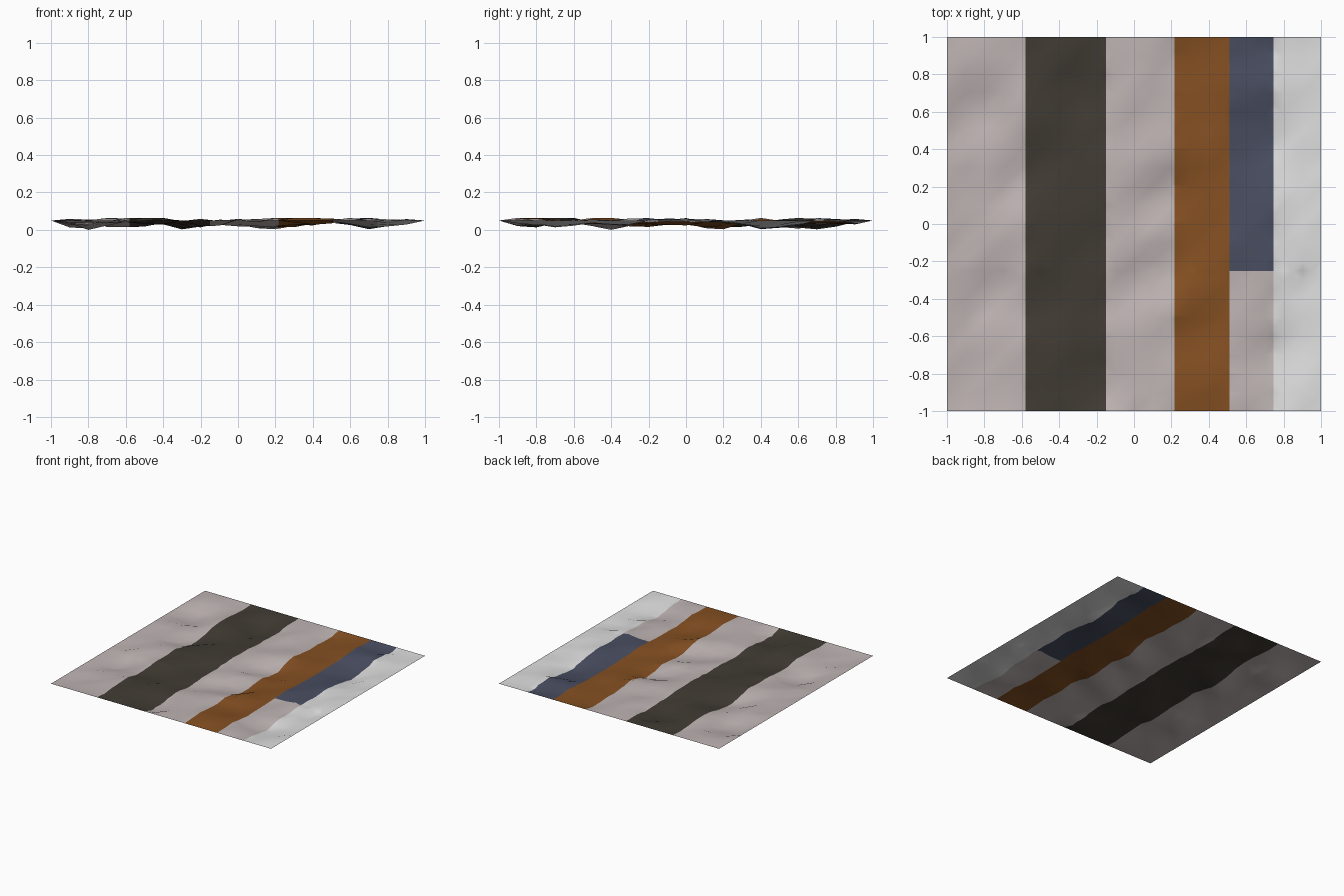
import bpy, bmesh, random
from mathutils import Vector, noise

if "Cube" in bpy.data.objects:
    bpy.data.objects.remove(bpy.data.objects["Cube"])

random.seed(7)
N = 20            # grid cells per side
EDGE = 0.05       # height of the flat border
TOP = 0.064       # highest folds

# Colours
COLOURS = [
    ("pale_rose_grey", (0.52, 0.46, 0.455)),
    ("dark_brown", (0.053, 0.044, 0.034)),
    ("rust_orange", (0.235, 0.08, 0.016)),
    ("slate_blue", (0.067, 0.076, 0.12)),
    ("off_white", (0.73, 0.73, 0.73)),
]
mesh = bpy.data.meshes.new("rumpled_striped_rug")
rug = bpy.data.objects.new("rumpled_striped_rug", mesh)
bpy.context.collection.objects.link(rug)
for name, rgb in COLOURS:
    m = bpy.data.materials.new(name)
    m.diffuse_color = (*rgb, 1)
    m.use_nodes = True
    m.node_tree.nodes["Principled BSDF"].inputs["Base Color"].default_value = m.diffuse_color
    mesh.materials.append(m)

# Broad hollows: grid position and depth
HOLLOWS = [(2, 6, 0.035), (4, 12, 0.03), (8, 2, 0.03), (11, 7, 0.03),
           (12, 12, 0.03), (17, 15, 0.03), (14, 4, 0.03), (2, 16, 0.035),
           (7, 17, 0.03), (17, 3, 0.03)]

# Rumpled sheet: pinned border, mostly high inside with broad dips
def height(i, j):
    if i in (0, N) or j in (0, N):
        return EDGE
    n = noise.noise(Vector((i * 0.37 + 3.1, j * 0.37 + 8.7, 0.4)))
    z = 0.047 + 0.03 * n + random.uniform(-0.009, 0.009)
    for a, b, d in HOLLOWS:
        r2 = (i - a) ** 2 + (j - b) ** 2
        z -= d * max(0, 1 - r2 / 3.5)
    return max(0.003, min(TOP, z))

bm = bmesh.new()
v = [[bm.verts.new((-1 + 2 * i / N, -1 + 2 * j / N, height(i, j)))
      for j in range(N + 1)] for i in range(N + 1)]
v[2][6].co.z = 0.0
# All triangles split along the same diagonal, giving slanted wrinkles
for i in range(N):
    for j in range(N):
        a, b, c, d = v[i][j], v[i + 1][j], v[i + 1][j + 1], v[i][j + 1]
        bm.faces.new((a, b, c))
        bm.faces.new((a, c, d))

# Cut straight stripe borders
def cut(co, no):
    bmesh.ops.bisect_plane(bm, geom=bm.verts[:] + bm.edges[:] + bm.faces[:],
                           dist=1e-5, plane_co=co, plane_no=no)

STRIPES = [(-0.58, 0), (-0.15, 1), (0.217, 0), (0.51, 2), (0.745, 3), (2, 4)]
for x, _ in STRIPES[:-1]:
    cut(Vector((x, 0, 0)), Vector((1, 0, 0)))
cut(Vector((0, -0.25, 0)), Vector((0, 1, 0)))

# Colour faces by stripe; the blue one stops short
for f in bm.faces:
    c = f.calc_center_median()
    k = next(k for x, k in STRIPES if c.x < x)
    f.material_index = 0 if k == 3 and c.y < -0.25 else k
    f.smooth = True
bmesh.ops.triangulate(bm, faces=bm.faces[:])
bm.to_mesh(mesh)
bm.free()
